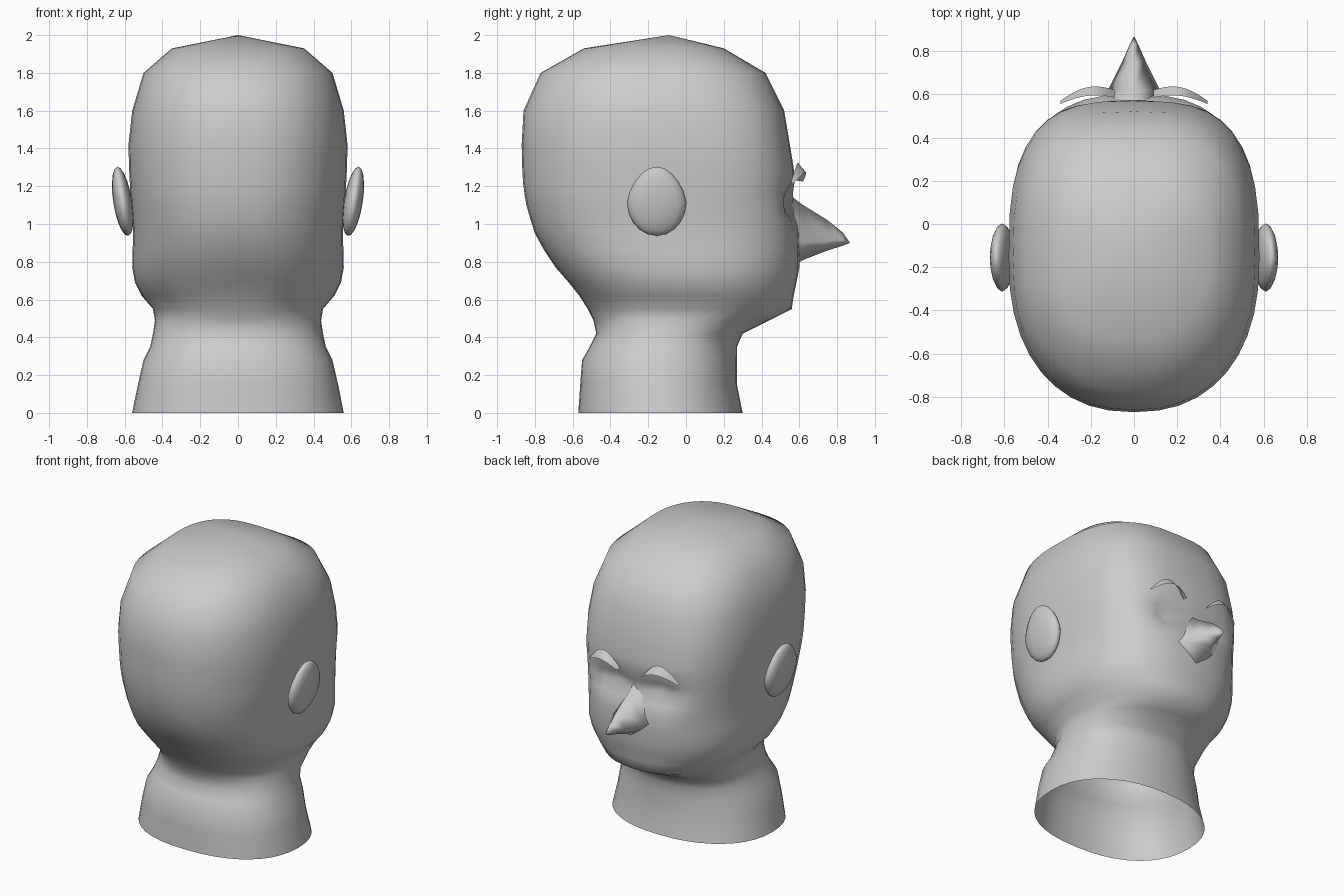
import bpy, bmesh, math
from mathutils import Matrix

if "Cube" in bpy.data.objects:
    bpy.data.objects.remove(bpy.data.objects["Cube"], do_unlink=True)

grey = bpy.data.materials.new("clay grey")
grey.use_nodes = True
tone = (0.6, 0.6, 0.6, 1)
grey.diffuse_color = tone
grey.node_tree.nodes["Principled BSDF"].inputs["Base Color"].default_value = tone


def finish(bm, name):
    bmesh.ops.recalc_face_normals(bm, faces=bm.faces)
    for f in bm.faces:
        f.smooth = True
    mesh = bpy.data.meshes.new(name)
    bm.to_mesh(mesh)
    bm.free()
    obj = bpy.data.objects.new(name, mesh)
    mesh.materials.append(grey)
    bpy.context.collection.objects.link(obj)
    return obj


def loft(bm, rings, closed=True):
    rows = [[bm.verts.new(p) for p in ring] for ring in rings]
    for a, b in zip(rows, rows[1:]):
        n = len(a)
        for i in range(n if closed else n - 1):
            j = (i + 1) % n
            bm.faces.new((a[i], a[j], b[j], b[i]))
    return rows


def cap_point(bm, row, point):
    tip = bm.verts.new(point)
    for i, v in enumerate(row):
        bm.faces.new((v, row[(i + 1) % len(row)], tip))


def power(v, n):
    return math.copysign(abs(v) ** (2 / n), v)


# Head and neck: height, half width, back y, front y, front squareness
profile = [
    (0, .56, -.57, .30, 2.2), (.15, .53, -.56, .27, 2.2), (.28, .50, -.55, .27, 2.2),
    (.35, .465, -.51, .27, 2.2), (.42, .45, -.475, .30, 2.2), (.49, .44, -.49, .44, 2.2),
    (.55, .45, -.52, .56, 2.2), (.62, .51, -.565, .57, 2.3), (.69, .545, -.62, .585, 2.4),
    (.77, .56, -.69, .60, 2.5), (.86, .558, -.75, .60, 2.6), (.95, .555, -.80, .60, 2.7),
    (1.03, .56, -.825, .59, 2.8), (1.1, .565, -.845, .58, 2.9), (1.16, .57, -.855, .57, 3),
    (1.22, .573, -.863, .575, 3), (1.3, .577, -.867, .57, 3), (1.42, .58, -.87, .55, 3),
    (1.6, .56, -.86, .52, 2.9), (1.8, .50, -.77, .42, 2.8), (1.93, .35, -.54, .20, 2.6),
]
SEGMENTS = 40
rings = []
for z, w, back, front, square in profile:
    mid, half = (back + front) / 2, (front - back) / 2
    ring = []
    for k in range(SEGMENTS):
        a = math.tau * k / SEGMENTS
        n = square if math.sin(a) > 0 else 2.3
        x, y = w * power(math.cos(a), n), mid + half * power(math.sin(a), n)
        if y > .2:  # eye sockets
            d = ((abs(x) - .17) / .11) ** 2 + ((z - 1.11) / .07) ** 2
            y -= .08 * math.exp(-d)
        ring.append((x, y, z))
    rings.append(ring)
bm = bmesh.new()
rows = loft(bm, rings)
cap_point(bm, rows[-1], (0, -.09, 2))
finish(bm, "head_and_neck")

# Nose: y, bridge height, half width, side height, underside height
stations = [(.54, 1.16, .16, .92, .76), (.62, 1.10, .12, .90, .81),
            (.75, 1.02, .055, .91, .86), (.83, .955, .02, .915, .885)]
bm = bmesh.new()
rows = loft(bm, [[(0, y, top), (w, y, s), (0, y, low), (-w, y, s)]
                 for y, top, w, s, low in stations])
cap_point(bm, rows[-1], (0, .868, .90))
finish(bm, "nose")

for side, label in ((1, "left"), (-1, "right")):
    # Ear: flattened egg with a peaked top, leaning outward
    bm = bmesh.new()
    bmesh.ops.create_uvsphere(bm, u_segments=16, v_segments=10, radius=1)
    for v in bm.verts:
        if v.co.z > 0:
            v.co.y *= 1 - .15 * v.co.z
            v.co.z *= 1 + .06 * v.co.z
        v.co.x, v.co.y, v.co.z = v.co.x * .05, v.co.y * .158, v.co.z * .18
    lean = Matrix.Rotation(math.radians(9 * side), 4, "Y")
    bm.transform(Matrix.Translation((.61 * side, -.155, 1.115)) @ lean)
    finish(bm, label + "_ear")

    # Eyebrow: thin arched strip sloping forward and down
    upper, lower = [], []
    for i in range(11):
        t = i / 10
        x = side * (.09 + .25 * t)
        arch = math.sin(math.pi * t)
        y = .60 + .015 * arch - .03 * t * t
        z = 1.23 + .09 * arch - .01 * t
        upper.append((x, y - .015, z + .01 * arch))
        lower.append((x, y + .02 * (1 - t) + .015 * arch, z - .035 * arch - .005))
    bm = bmesh.new()
    loft(bm, [upper, lower], closed=False)
    finish(bm, label + "_eyebrow")
